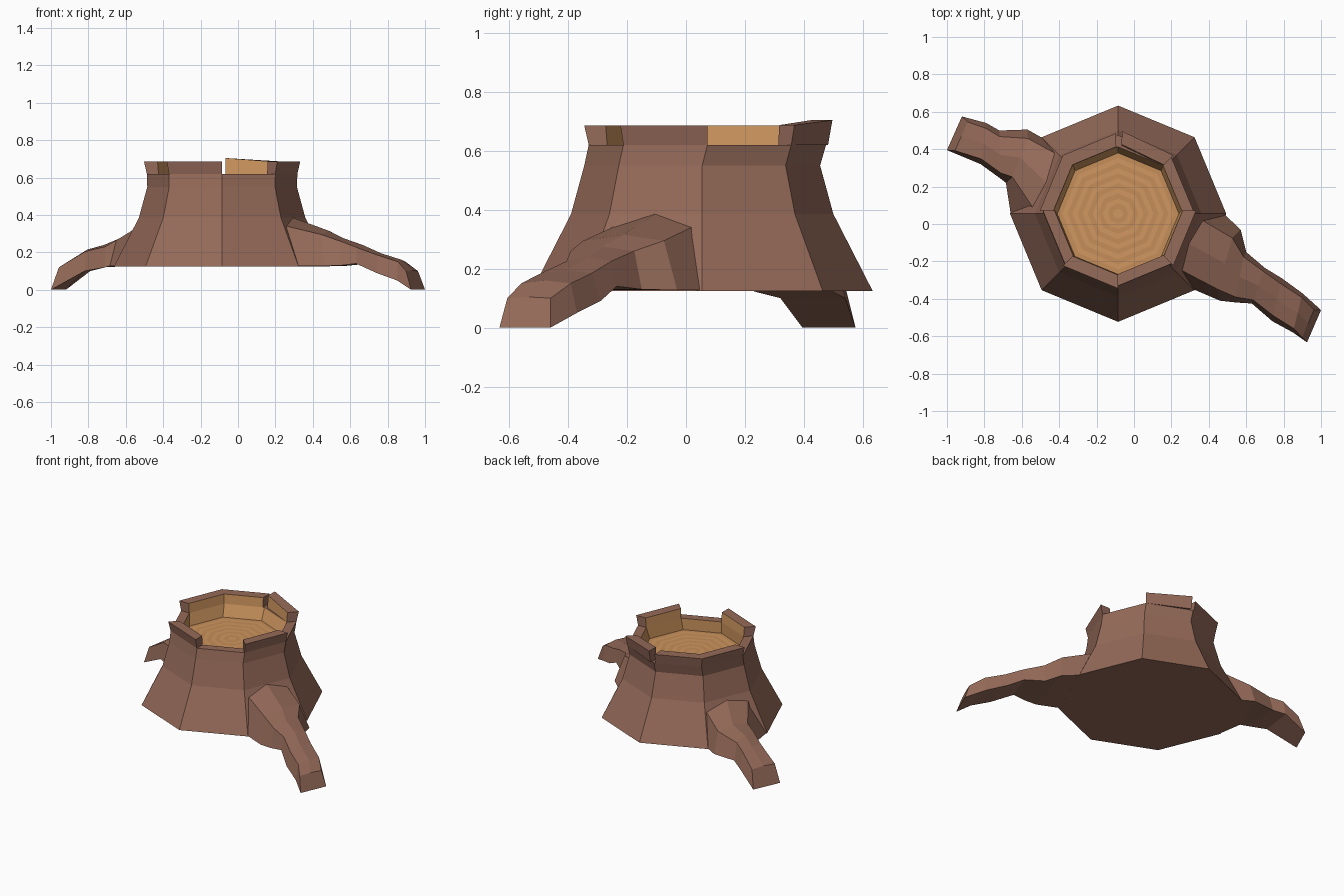
import bpy, bmesh, math
from mathutils import Vector

if "Cube" in bpy.data.objects:
    bpy.data.objects.remove(bpy.data.objects["Cube"])


def material(name, rgb):
    m = bpy.data.materials.new(name)
    m.diffuse_color = (*rgb, 1)
    m.use_nodes = True
    m.node_tree.nodes["Principled BSDF"].inputs["Base Color"].default_value = m.diffuse_color
    return m


BARK = material("bark", (0.30, 0.145, 0.10))
WOOD = material("cut_wood", (0.63, 0.31, 0.115))
GRAIN = material("wood_grain", (0.56, 0.27, 0.10))


def build(name, verts, faces, mats, ids):
    me = bpy.data.meshes.new(name)
    me.from_pydata(verts, [], faces)
    for m in mats:
        me.materials.append(m)
    me.polygons.foreach_set("material_index", ids)
    me.update()
    ob = bpy.data.objects.new(name, me)
    bpy.context.collection.objects.link(ob)
    return ob


def oct_point(i, r, z):
    """Point on the octagon outline; fractional i lies along a side."""
    def corner(k):
        a = math.radians(45 * k)
        cy = 0.055 if z < 0.56 else 0.0725
        return Vector((-0.085 + r * math.cos(a), cy + r * math.sin(a), z))
    k = math.floor(i)
    return corner(k).lerp(corner(k + 1), i - k)


# Trunk: flared bark, flat ledge, hollow inner wall
FLOOR = 0.54
profile = [(0.578, 0.125), (0.445, 0.385), (0.40, 0.55), (0.4025, 0.62),
           (0.34, 0.62), (0.325, FLOOR)]
verts = [oct_point(i, r, z) for r, z in profile for i in range(8)]
faces, ids = [tuple(range(7, -1, -1))], [0]
for k in range(len(profile) - 1):
    for i in range(8):
        j = (i + 1) % 8
        faces.append((k*8 + i, k*8 + j, k*8 + 8 + j, k*8 + 8 + i))
        ids.append(1 if k == 4 else 0)
build("trunk", verts, faces, [BARK, WOOD], ids)

# Cut face with growth rings in alternating tones
N = 12
verts = [oct_point(i, 0.325 * (k + 1) / N, FLOOR) for k in range(N) for i in range(8)]
faces, ids = [tuple(range(8))], [0]
for k in range(N - 1):
    for i in range(8):
        j = (i + 1) % 8
        faces.append((k*8 + i, k*8 + 8 + i, k*8 + 8 + j, k*8 + j))
        ids.append((k + 1) % 2)
build("cut_face", verts, faces, [WOOD, GRAIN], ids)


# Broken rim pieces standing on the ledge: (octagon position, top height, top radius)
def rim_piece(name, stations):
    verts, faces, ids = [], [], []
    for i, top, r in stations:
        verts += [oct_point(i, r - 0.015, 0.62), oct_point(i, r, top),
                  oct_point(i, r - 0.0725, top), oct_point(i, r - 0.0775, 0.62)]
    for s in range(len(stations) - 1):
        for c in range(4):
            d = (c + 1) % 4
            faces.append((s*4 + c, s*4 + 4 + c, s*4 + 4 + d, s*4 + d))
            ids.append(1 if c == 2 else 0)
    e = len(verts) - 4
    faces += [(0, 1, 2, 3), (e + 3, e + 2, e + 1, e)]
    build(name, verts, faces, [BARK, WOOD], ids + [0, 0])


R = 0.4175
rim_piece("rim_back_right", [(1, 0.687, R), (1.93, 0.704, 0.433)])
rim_piece("rim_back_left", [(2.04, 0.685, R), (3, 0.685, R), (4, 0.685, R)])
rim_piece("rim_front_left", [(5, 0.685, R), (6, 0.685, R)])
rim_piece("rim_front_right", [(7, 0.685, R), (8, 0.685, R)])


# Roots: (side a xy, side b xy, top z, bottom z, top width, ridge lift, pull back)
def root(name, sections):
    verts, faces = [], []
    for a, b, top, bot, w, lift, pull in sections:
        a, b = Vector((*a, 0)), Vector((*b, 0))
        mid = (a + b) / 2
        out = Vector((-(b - a).y, (b - a).x, 0)).normalized()
        if out.dot(mid) < 0:
            out = -out
        up = Vector((0, 0, top)) - out * pull
        verts += [a + Vector((0, 0, bot)), mid + (a - mid) * w + up,
                  mid + up + Vector((0, 0, lift)),
                  mid + (b - mid) * w + up, b + Vector((0, 0, bot))]
    n = len(sections)
    for s in range(n - 1):
        for c in range(5):
            d = (c + 1) % 5
            faces.append((s*5 + c, s*5 + d, s*5 + 5 + d, s*5 + 5 + c))
    e = n * 5 - 5
    faces += [(4, 3, 2, 1, 0), tuple(range(e, e + 5))]
    ob = build(name, verts, faces, [BARK], [0] * len(faces))
    # consistent outward normals
    bm = bmesh.new()
    bm.from_mesh(ob.data)
    bmesh.ops.recalc_face_normals(bm, faces=bm.faces)
    bm.to_mesh(ob.data)
    bm.free()


root("root_front_right", [
    ((0.32, -0.35), (0.485, 0.05), 0.345, 0.127, 0.67, 0.04, 0.117),
    ((0.46, -0.41), (0.57, -0.03), 0.295, 0.127, 0.72, 0.02, 0.03),
    ((0.55, -0.42), (0.60, -0.15), 0.26, 0.13, 0.8, 0.015, 0.01),
    ((0.63, -0.425), (0.70, -0.235), 0.225, 0.14, 0.8, 0.015, 0),
    ((0.74, -0.52), (0.79, -0.29), 0.185, 0.09, 0.75, 0.01, 0),
    ((0.85, -0.58), (0.90, -0.37), 0.15, 0.05, 0.8, 0.01, 0),
    ((0.925, -0.633), (1.0, -0.46), 0.10, 0.0, 0.85, 0.004, 0.035)])
root("root_back_left", [
    ((-0.49, 0.46), (-0.66, 0.06), 0.345, 0.127, 0.76, 0.03, 0.13),
    ((-0.57, 0.505), (-0.685, 0.22), 0.265, 0.127, 0.72, 0.02, 0.02),
    ((-0.72, 0.50), (-0.71, 0.24), 0.23, 0.12, 0.75, 0.01, 0),
    ((-0.79, 0.54), (-0.82, 0.32), 0.205, 0.10, 0.75, 0.01, 0),
    ((-0.92, 0.575), (-1.0, 0.395), 0.12, 0.0, 0.85, 0.005, 0.04)])
